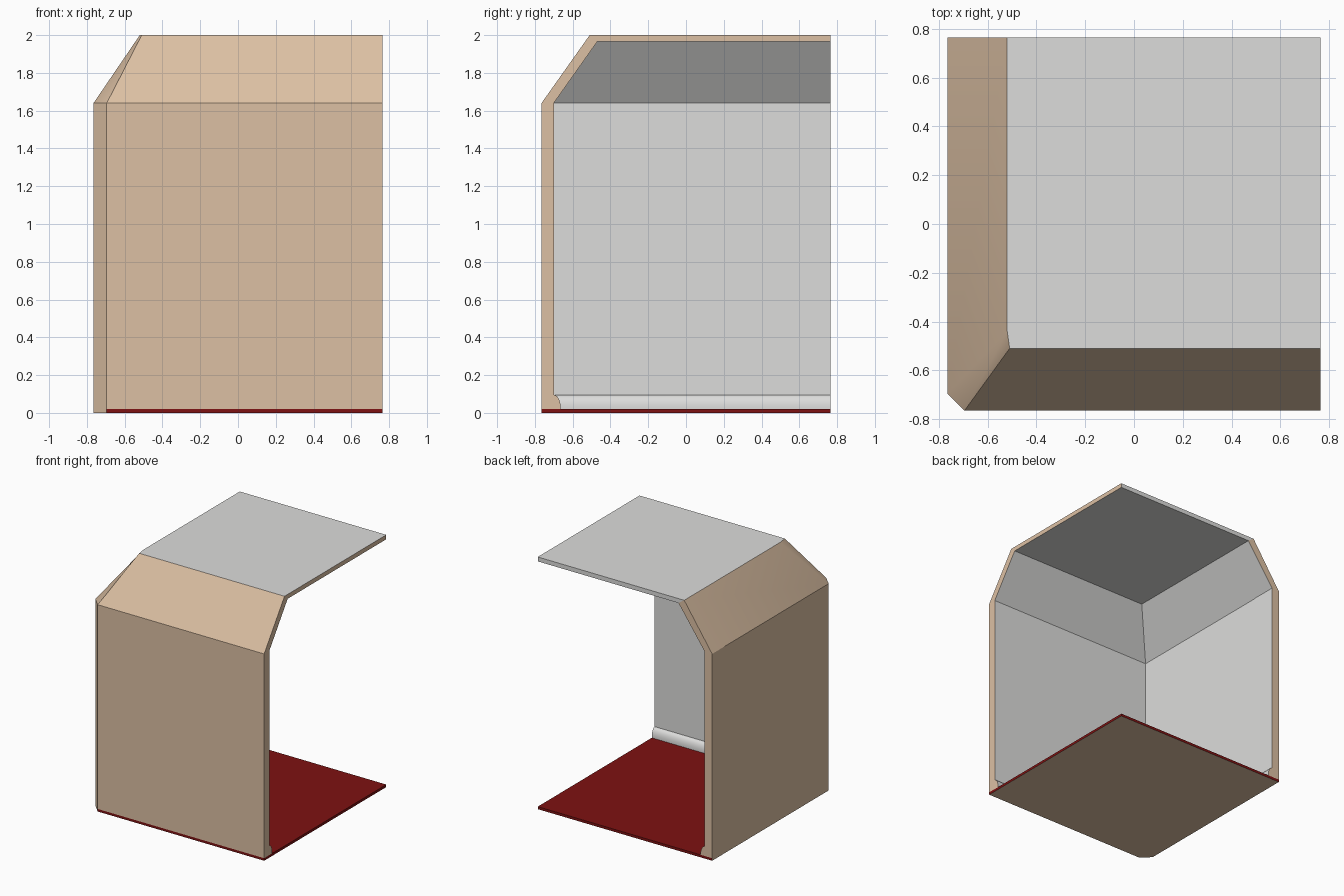
import bpy, bmesh, math

if "Cube" in bpy.data.objects:
    bpy.data.objects.remove(bpy.data.objects["Cube"])


def material(name, rgb):
    m = bpy.data.materials.new(name)
    m.diffuse_color = (*rgb, 1)
    m.use_nodes = True
    m.node_tree.nodes["Principled BSDF"].inputs["Base Color"].default_value = m.diffuse_color
    return m


TAN = material("tan_outside", (0.72, 0.53, 0.37))
GREY = material("light_grey_plaster", (0.72, 0.72, 0.71))
RED = material("dark_red_carpet", (0.21, 0.006, 0.006))
E = 0.765  # half width of the room


def finish(name, bm, mats, rule):
    bmesh.ops.remove_doubles(bm, verts=bm.verts, dist=1e-4)
    bm.normal_update()
    for f in bm.faces:
        f.material_index = rule(f)
    me = bpy.data.meshes.new(name)
    bm.to_mesh(me)
    bm.free()
    for m in mats:
        me.materials.append(m)
    me.shade_smooth()
    me.set_sharp_from_angle(angle=math.radians(25))
    ob = bpy.data.objects.new(name, me)
    bpy.context.collection.objects.link(ob)
    return ob


# Two walls with sloped tops: cross-section swept round the cut corner
def outer(d, z):
    return [(E, -d, z), (-d + 0.07, -d, z), (-d, -d + 0.07, z), (-d, E, z)]


def inner(d, z):
    return [(E, -d, z), (-d, -d, z), (-d, -d, z), (-d, E, z)]


top = [(E, -0.51, 2), (-0.51, -0.51, 2), (-0.52, -0.44, 2), (-0.52, E, 2)]
rows = [outer(E, 0.02), outer(E, 1.64), top,
        inner(0.47, 1.965), inner(0.70, 1.64), inner(0.70, 0.095)]
# rounded skirting at the foot of the wall
for i in range(1, 9):
    a = math.radians(90 - i * 90 / 8)
    rows.append(inner(0.70 - 0.036 * math.cos(a), 0.03 + 0.065 * math.sin(a)))
rows.append(inner(0.664, 0.02))

bm = bmesh.new()
grid = [[bm.verts.new(p) for p in r] for r in rows]
inside = bm.faces.layers.int.new("inside")
for r in range(len(grid) - 1):
    if r == 2:
        continue  # joint hidden by the ceiling slab
    for c in range(3):
        if r >= 3 and c == 1:
            continue  # inner corner is a single edge
        f = bm.faces.new((grid[r][c], grid[r + 1][c], grid[r + 1][c + 1], grid[r][c + 1]))
        f[inside] = int(r >= 3)
for c in (0, 3):
    col = [row[c] for row in grid]
    bm.faces.new(col if c == 3 else col[::-1])
# orient outward from the wall body
for f in bm.faces:
    f.normal_update()
    n, p = f.normal, f.calc_center_median()
    if len(f.verts) > 4:
        good = n.x + n.y > 0
    else:
        good = (n.x + n.y > 0) == bool(f[inside])
    if not good:
        f.normal_flip()
finish("walls", bm, [TAN, GREY], lambda f: f[inside])

# Ceiling slab, open where it meets the slopes
bm = bmesh.new()
T = [bm.verts.new(p) for p in (*top, (E, E, 2))]
B = [bm.verts.new((x, y, 1.965)) for x, y in ((E, -0.47), (-0.47, -0.47), (-0.47, E), (E, E))]
bm.faces.new((T[0], T[4], T[3], T[2], T[1]))
bm.faces.new(B)
bm.faces.new((T[0], B[0], B[3], T[4]))
bm.faces.new((T[4], B[3], B[2], T[3]))
for f in bm.faces:
    f.normal_update()
    p = f.calc_center_median()
    p.z = (p.z - 1.9825) * 100
    if f.normal.dot(p) < 0:
        f.normal_flip()
finish("ceiling", bm, [GREY, TAN], lambda f: int(f.normal.x > 0.5))

# Floor slab with the cut corner, tan beneath
bm = bmesh.new()
base = bm.faces.new([bm.verts.new((x, y, 0)) for x, y in
                     ((E, -E), (-E + 0.07, -E), (-E, -E + 0.07), (-E, E), (E, E))])
ext = bmesh.ops.extrude_face_region(bm, geom=[base], use_keep_orig=True)
for v in ext["geom"]:
    if isinstance(v, bmesh.types.BMVert):
        v.co.z = 0.02
bmesh.ops.recalc_face_normals(bm, faces=bm.faces)
finish("floor", bm, [RED, TAN], lambda f: int(f.normal.z < -0.5 or f.normal.x < -0.5))

# Narrow panel at the open end of the side wall
bm = bmesh.new()
bmesh.ops.create_cube(bm, size=1)
for v in bm.verts:
    v.co.x = -0.70 + (0.003 if v.co.x > 0 else -0.003)
    v.co.y = E if v.co.y > 0 else 0.565
    v.co.z = 1.64 if v.co.z > 0 else 0.09
finish("end_panel", bm, [GREY, TAN], lambda f: int(f.normal.y > 0.5))
